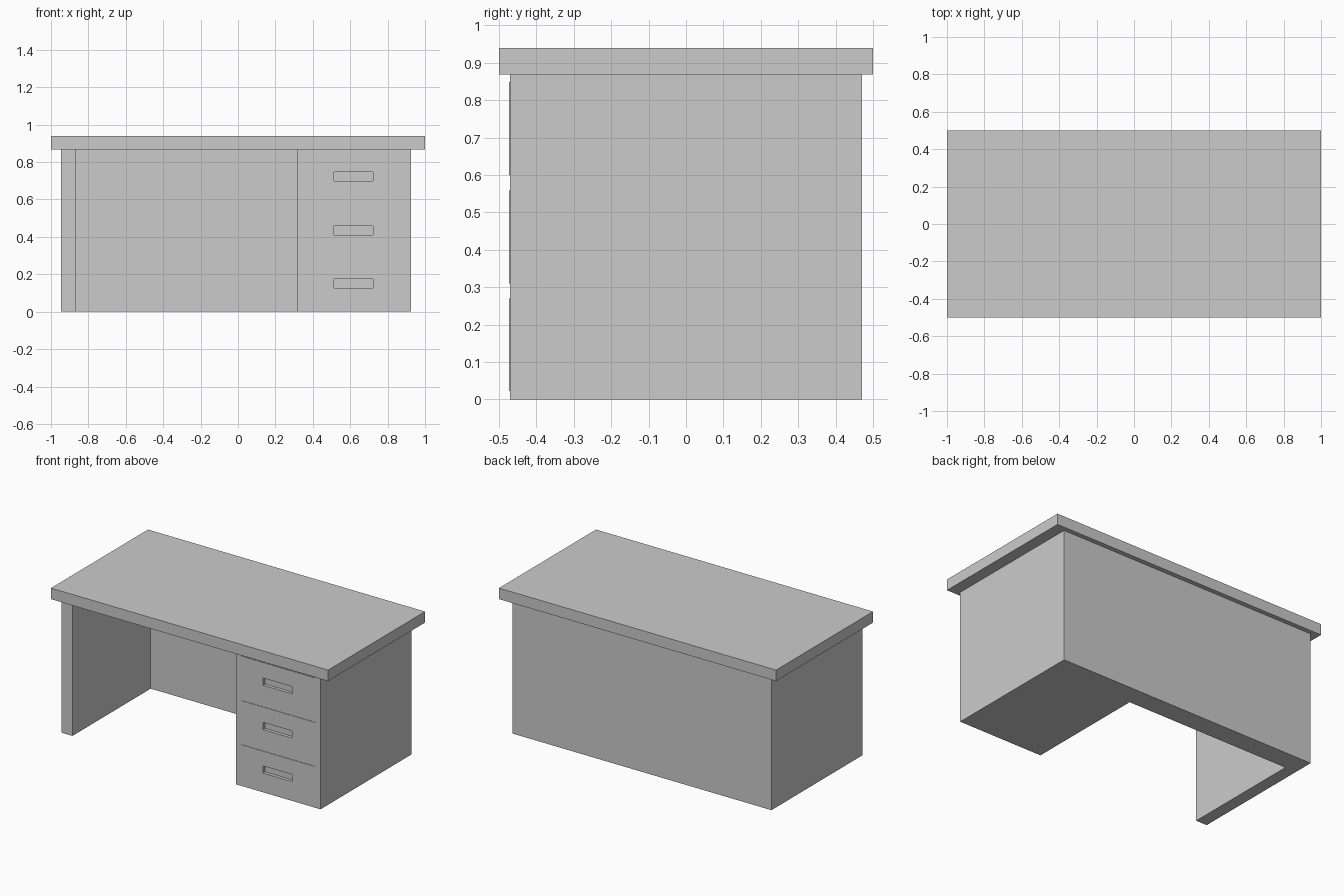
import bpy, bmesh

if "Cube" in bpy.data.objects:
    bpy.data.objects.remove(bpy.data.objects["Cube"])


def extrude_profile(name, points, z0, z1):
    """Vertical prism from a counter-clockwise plan outline."""
    bm = bmesh.new()
    face = bm.faces.new([bm.verts.new((x, y, z0)) for x, y in points])
    result = bmesh.ops.extrude_face_region(bm, geom=[face])
    top = [v for v in result["geom"] if isinstance(v, bmesh.types.BMVert)]
    bmesh.ops.translate(bm, verts=top, vec=(0, 0, z1 - z0))
    bmesh.ops.recalc_face_normals(bm, faces=bm.faces)
    mesh = bpy.data.meshes.new(name)
    bm.to_mesh(mesh)
    bm.free()
    obj = bpy.data.objects.new(name, mesh)
    bpy.context.collection.objects.link(obj)
    return obj


def box(name, x, y, z):
    return extrude_profile(
        name, [(x[0], y[0]), (x[1], y[0]), (x[1], y[1]), (x[0], y[1])], *z)


def cut(obj, cutter):
    mod = obj.modifiers.new("grip_recess", "BOOLEAN")
    mod.operation = "DIFFERENCE"
    mod.solver = "EXACT"
    mod.object = cutter


# Overhanging desk top
box("desk_top", (-1, 1), (-0.5, 0.5), (0.868, 0.94))

# Side panel, back panel and drawer cabinet as one U-shaped plan
body = extrude_profile("desk_body", [
    (-0.946, -0.47), (-0.866, -0.47), (-0.866, 0.337), (0.316, 0.337),
    (0.316, -0.47), (0.925, -0.47), (0.925, 0.47), (-0.946, 0.47)], 0, 0.868)

# Drawer fronts, barely proud of the cabinet, each with a recessed grip
drawers = [("bottom", 0.022, 0.27, 0.127), ("middle", 0.31, 0.558, 0.411),
           ("top", 0.60, 0.848, 0.70)]
for label, z0, z1, grip in drawers:
    front = box(label + "_drawer_front", (0.351, 0.89), (-0.473, -0.466), (z0, z1))
    cutter = box(label + "_grip_cutter", (0.513, 0.722), (-0.52, -0.452),
                 (grip, grip + 0.047))
    cutter.hide_render = True
    cutter.display_type = "WIRE"
    cut(front, cutter)
    cut(body, cutter)
